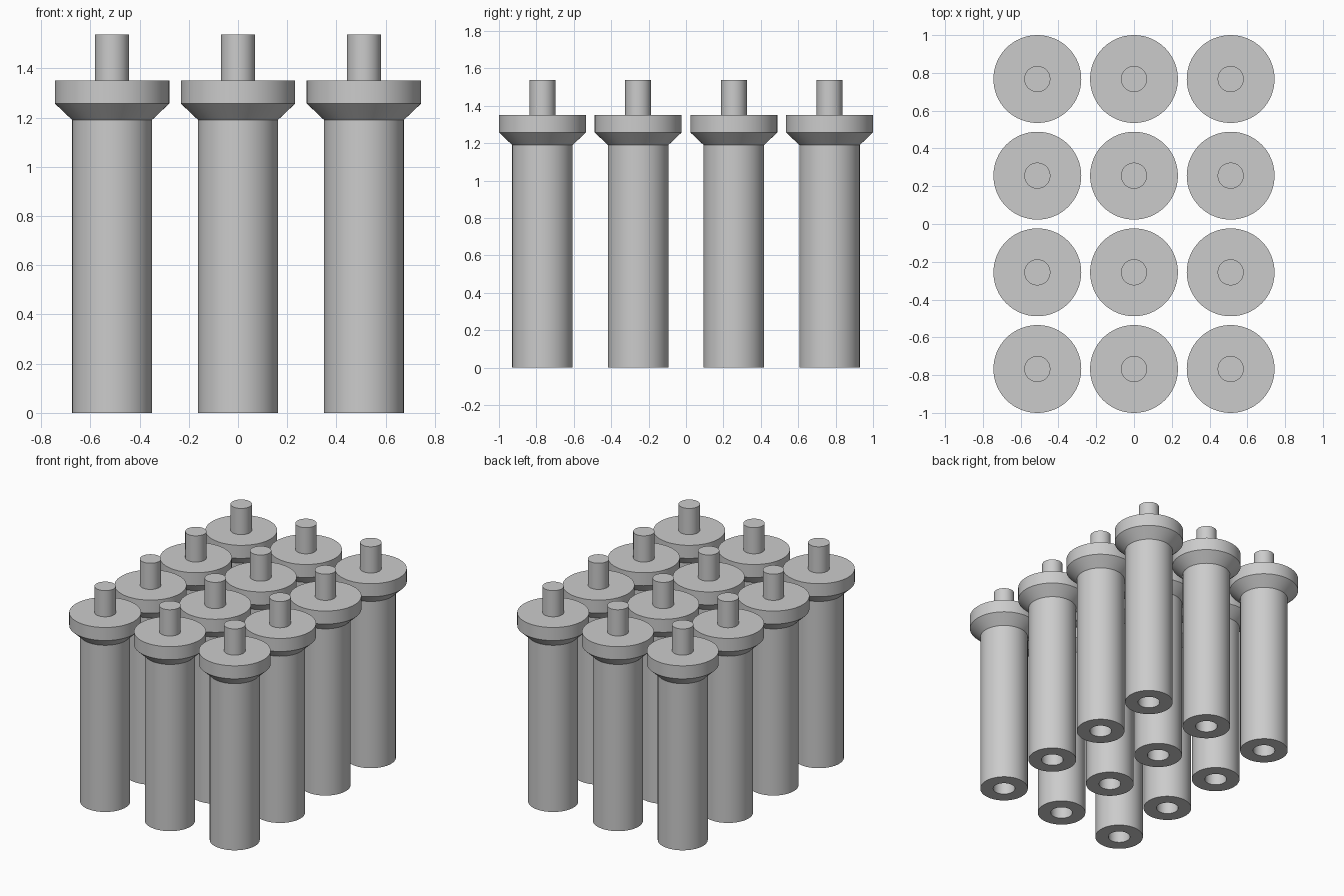
import bpy, bmesh, math

if "Cube" in bpy.data.objects:
    bpy.data.objects.remove(bpy.data.objects["Cube"])

SPACING = 0.5117
SEGMENTS = 64

grey = bpy.data.materials.new("plain grey")
grey.diffuse_color = (0.6, 0.6, 0.6, 1)
grey.use_nodes = True
grey.node_tree.nodes["Principled BSDF"].inputs["Base Color"].default_value = grey.diffuse_color

# Half outline (radius, height): blind socket, shaft, flared collar, top peg
PROFILE = [(0, 0.19), (0.074, 0.19), (0.074, 0), (0.162, 0), (0.162, 1.19),
           (0.2325, 1.257), (0.2325, 1.35), (0.069, 1.35), (0.069, 1.537), (0, 1.537)]


def lathe_mesh(name, profile):
    """Spin the outline around the z axis into a closed solid."""
    bm = bmesh.new()
    verts = [bm.verts.new((r, 0, z)) for r, z in profile]
    edges = [bm.edges.new(pair) for pair in zip(verts, verts[1:])]
    bmesh.ops.spin(bm, geom=verts + edges, cent=(0, 0, 0), axis=(0, 0, 1),
                   angle=math.tau, steps=SEGMENTS, use_merge=True)
    bmesh.ops.remove_doubles(bm, verts=bm.verts, dist=0.0001)
    bmesh.ops.recalc_face_normals(bm, faces=bm.faces)
    mesh = bpy.data.meshes.new(name)
    bm.to_mesh(mesh)
    bm.free()
    mesh.materials.append(grey)
    return mesh


post_mesh = lathe_mesh("post", PROFILE)

# Smooth round walls with crisp rims
post_mesh.shade_smooth()
bm = bmesh.new()
bm.from_mesh(post_mesh)
for edge in bm.edges:
    edge.smooth = edge.calc_face_angle(0) < math.radians(30)
bm.to_mesh(post_mesh)
bm.free()

# Grid of identical posts, three across and four deep
for row in range(4):
    for col in range(3):
        post = bpy.data.objects.new(f"post_{row + 1}_{col + 1}", post_mesh)
        post.location = ((col - 1) * SPACING, (row - 1.5) * SPACING, 0)
        bpy.context.collection.objects.link(post)
